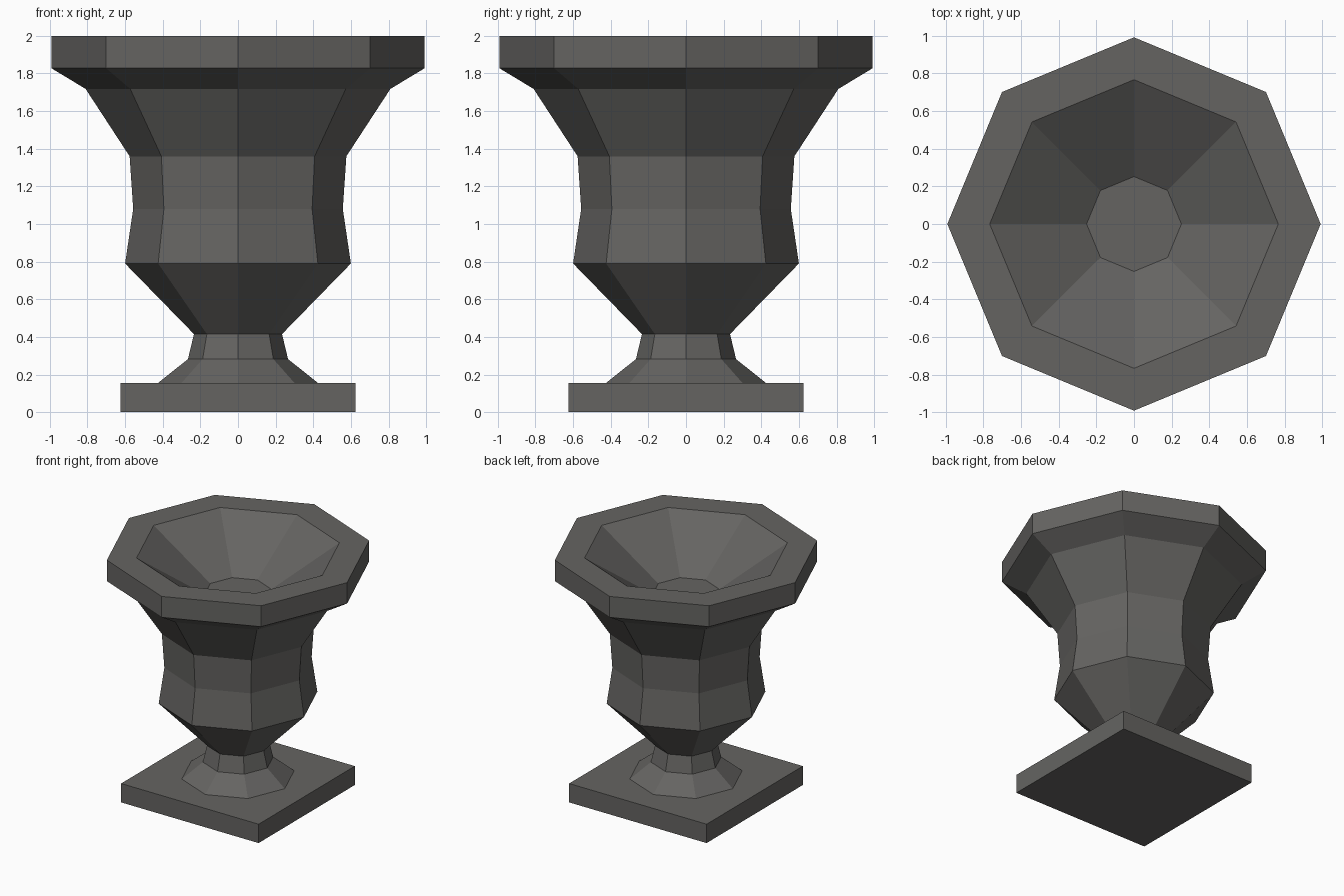
import bpy, bmesh, math
from mathutils import Matrix

if "Cube" in bpy.data.objects:
    bpy.data.objects.remove(bpy.data.objects["Cube"])

SIDES = 8

stone = bpy.data.materials.new("dark grey stone")
stone.diffuse_color = (0.13, 0.127, 0.121, 1)
stone.use_nodes = True
stone.node_tree.nodes["Principled BSDF"].inputs["Base Color"].default_value = stone.diffuse_color


def finish(name, bm):
    bmesh.ops.recalc_face_normals(bm, faces=bm.faces)
    mesh = bpy.data.meshes.new(name)
    bm.to_mesh(mesh)
    bm.free()
    mesh.materials.append(stone)
    obj = bpy.data.objects.new(name, mesh)
    bpy.context.collection.objects.link(obj)
    return obj


def lathe(name, profile):
    """Stack octagonal rings along a (radius, height) profile; cap both ends."""
    bm = bmesh.new()
    rings = [[bm.verts.new((r * math.cos(math.tau * i / SIDES),
                            r * math.sin(math.tau * i / SIDES), z))
              for i in range(SIDES)] for r, z in profile]
    for a, b in zip(rings, rings[1:]):
        for i in range(SIDES):
            j = (i + 1) % SIDES
            bm.faces.new((a[i], a[j], b[j], b[i]))
    bm.faces.new(rings[0][::-1])
    bm.faces.new(rings[-1])
    return finish(name, bm)


# Square plinth
bm = bmesh.new()
bmesh.ops.create_cube(bm, size=1, matrix=Matrix.Translation((0, 0, 0.0775))
                      @ Matrix.Diagonal((1.25, 1.25, 0.155, 1)))
finish("plinth", bm)

# Octagonal urn: foot, stem, belly, flared neck, rim, then the inner basin
lathe("urn", [
    (0.425, 0.155), (0.266, 0.282), (0.234, 0.415),   # foot and stem
    (0.60, 0.79), (0.557, 1.08), (0.576, 1.36),       # belly
    (0.81, 1.718), (0.992, 1.828), (0.992, 2.0),      # flare and rim
    (0.767, 2.0), (0.252, 1.66),                      # basin and its floor
])
